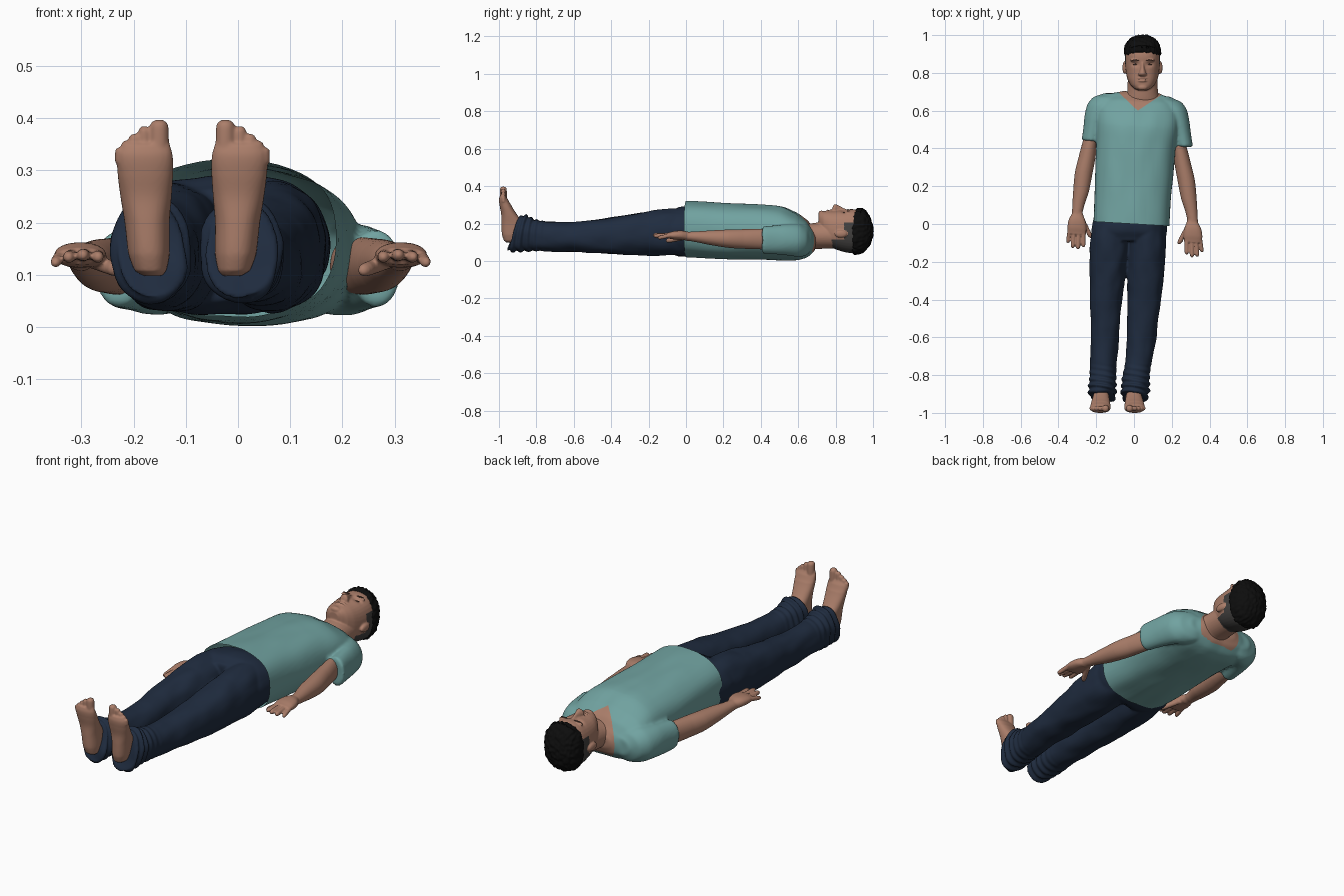
import bpy, bmesh, math
from mathutils import Vector, Matrix, noise
from mathutils.bvhtree import BVHTree

if "Cube" in bpy.data.objects:
    bpy.data.objects.remove(bpy.data.objects["Cube"])


def material(name, rgb):
    m = bpy.data.materials.new(name)
    m.diffuse_color = (*rgb, 1)
    m.use_nodes = True
    m.node_tree.nodes["Principled BSDF"].inputs["Base Color"].default_value = m.diffuse_color
    return m


SKIN = material("skin", (0.41, 0.21, 0.145))
TEAL = material("teal cloth", (0.165, 0.365, 0.355))
NAVY = material("navy denim", (0.014, 0.025, 0.05))
BLACK = material("black hair", (0.004, 0.004, 0.004))
STUBBLE = material("short grey hair", (0.055, 0.052, 0.05))
LASH = material("brow brown", (0.10, 0.05, 0.035))


def spline(a, b, c, d, t):
    return 0.5 * (2*b + (c - a)*t + (2*a - 5*b + 4*c - d)*t*t + (3*b - a - 3*c + d)*t**3)


def loft(bm, keys, axis='y', n=2.0, seg=36, sub=5):
    """Closed tube. Each key: position along axis, x0, x1, then the bounds of the other axis."""
    rows = []
    for i in range(len(keys) - 1):
        quad = [keys[max(i - 1, 0)], keys[i], keys[i + 1], keys[min(i + 2, len(keys) - 1)]]
        for s in range(sub):
            t = s / sub
            row = [spline(*v, t) for v in zip(*quad)]
            row[0] = keys[i][0] + (keys[i + 1][0] - keys[i][0]) * t
            rows.append(row)
    rows.append(keys[-1])
    rings = []
    for p, x0, x1, h0, h1 in rows:
        ring = []
        for k in range(seg):
            a = 2 * math.pi * k / seg
            c, s = math.cos(a), math.sin(a)
            x = (x0 + x1) / 2 + (x1 - x0) / 2 * math.copysign(abs(c) ** (2 / n), c)
            h = (h0 + h1) / 2 + (h1 - h0) / 2 * math.copysign(abs(s) ** (2 / n), s)
            ring.append(bm.verts.new((x, p, h) if axis == 'y' else (x, h, p)))
        rings.append(ring)
    for a, b in zip(rings, rings[1:]):
        for k in range(seg):
            bm.faces.new((a[k], a[k - 1], b[k - 1], b[k]))
    bm.faces.new(rings[0])
    bm.faces.new(rings[-1][::-1])


def mirror(keys, c):
    return [(p, c - x1, c - x0, a, b) for p, x0, x1, a, b in keys]


def digit(axis, p0, p1, x0, x1, h0, h1, r):
    """Keys for a finger or toe with a rounded tip."""
    out = []
    for t, k in ((0, 1), (0.5, 1.0), (0.85, 0.95), (0.95, 0.75), (1, 0.35)):
        x, h = x0 + (x1 - x0) * t, h0 + (h1 - h0) * t
        out.append((p0 + (p1 - p0) * t, x - r*k, x + r*k, h - r*k, h + r*k))
    return out


def ball(bm, c, r):
    bmesh.ops.create_uvsphere(bm, u_segments=24, v_segments=16, radius=1,
                              matrix=Matrix.Translation(c) @ Matrix.Diagonal((*r, 1)))


def finish(name, bm, mats, voxel=0, smooth=3, edit=None):
    """Fuse the overlapping volumes into one smooth skin, then apply a bmesh edit."""
    bmesh.ops.recalc_face_normals(bm, faces=bm.faces[:])
    me = bpy.data.meshes.new(name)
    bm.to_mesh(me)
    bm.free()
    ob = bpy.data.objects.new(name, me)
    bpy.context.collection.objects.link(ob)
    if voxel:
        mod = ob.modifiers.new("fuse", 'REMESH')
        mod.mode, mod.voxel_size = 'VOXEL', voxel
        mod = ob.modifiers.new("soften", 'SMOOTH')
        mod.factor, mod.iterations = 0.5, smooth
        dg = bpy.context.evaluated_depsgraph_get()
        me = bpy.data.meshes.new_from_object(ob.evaluated_get(dg))
        ob.modifiers.clear()
        ob.data = me
    me.materials.clear()
    for m in mats:
        me.materials.append(m)
    if edit:
        bm = bmesh.new()
        bm.from_mesh(me)
        bm.normal_update()
        edit(bm)
        bm.to_mesh(me)
        bm.free()
    me.shade_smooth()
    return ob


def shear(bm, k=0.06):
    for v in bm.verts:
        v.co.y -= k * v.co.x


# Shirt: torso and sleeves, open hem, V neckline
def edit_shirt(bm):
    bmesh.ops.bisect_plane(bm, geom=bm.verts[:] + bm.edges[:] + bm.faces[:], dist=1e-5,
                           plane_co=(0, 0, 0), plane_no=(0, 1, 0), clear_inner=True)
    shear(bm)
    for v in bm.verts:
        v.co += v.normal * 0.004 * noise.noise(v.co * Vector((14, 5, 10)))
    tip = Vector((0.02, 0.6, 0))
    left, right = Vector((0.1, 0.105, 0)).normalized(), Vector((-0.09, 0.135, 0)).normalized()
    for no in (left, right):
        fs = [f for f in bm.faces if f.calc_center_median().y > 0.56]
        geom = list({e for f in fs for e in f.edges} | {v for f in fs for v in f.verts}) + fs
        bmesh.ops.bisect_plane(bm, geom=geom, dist=1e-5, plane_co=tip, plane_no=no)
    for f in bm.faces:
        c = f.calc_center_median()
        inside = (c - tip).dot(left) > 0 and (c - tip).dot(right) > 0
        f.material_index = int(inside and (c.z > 0.1 or c.y > 0.675))


bm = bmesh.new()
loft(bm, [(-.04, -.215, .19, .02, .321), (0, -.215, .19, .02, .321), (.15, -.21, .195, .012, .313),
          (.3, -.205, .21, .009, .306), (.42, -.2, .22, .006, .3), (.52, -.2, .235, .003, .289),
          (.6, -.2, .24, .005, .252), (.65, -.18, .22, .02, .215), (.685, -.12, .17, .05, .17),
          (.7, -.06, .13, .08, .15)], n=2.4, seg=48)
sleeve = [(.425, -.278, -.18, .04, .185), (.5, -.268, -.16, .035, .19), (.56, -.26, -.13, .03, .195),
          (.62, -.245, -.08, .022, .197), (.66, -.215, -.05, .035, .18), (.685, -.16, -.06, .07, .15)]
loft(bm, sleeve)
loft(bm, mirror(sleeve, .035))
finish("shirt", bm, [TEAL, SKIN], 0.008, 4, edit_shirt)


# Trousers: hips, two legs, slanted crumpled cuffs
def edit_pants(bm):
    for v in bm.verts:
        c = v.co.copy()
        w = min(max((-0.74 - c.y) / 0.16, 0), 1)
        v.co += v.normal * (0.006 * noise.noise(c * Vector((16, 9, 16)))
                            + 0.006 * w * math.sin(c.y * 150 + c.x * 35 + c.z * 25))
        v.co.y += max(0, -0.7 - c.y) / 0.24 * (c.z - 0.06) * 0.36


bm = bmesh.new()
loft(bm, [(.08, -.2, .175, .035, .28), (.02, -.215, .175, .026, .29), (-.04, -.226, .173, .025, .288),
          (-.09, -.225, .165, .05, .265)], n=2.5, seg=48)
loft(bm, [(.02, -.21, -.03, .035, .275), (-.1, -.232, -.028, .028, .277), (-.2, -.234, -.036, .03, .264),
          (-.4, -.232, -.063, .038, .232), (-.6, -.23, -.08, .048, .207), (-.75, -.233, -.092, .053, .208),
          (-.85, -.238, -.095, .054, .222), (-.92, -.238, -.095, .05, .245), (-.948, -.232, -.1, .055, .24)], n=2.2)
loft(bm, [(.02, -.03, .16, .035, .275), (-.1, -.03, .168, .028, .277), (-.2, -.034, .162, .03, .264),
          (-.4, -.035, .145, .038, .232), (-.6, -.038, .117, .048, .207), (-.75, -.05, .092, .053, .208),
          (-.85, -.062, .08, .054, .222), (-.92, -.068, .078, .05, .245), (-.955, -.063, .072, .055, .24)], n=2.2)
finish("trousers", bm, [NAVY], 0.007, 4, edit_pants)

# Bare feet with toes
foot = [(.098, -.182, -.145, -.96, -.91), (.108, -.198, -.137, -.973, -.89), (.14, -.21, -.131, -.984, -.86),
        (.2, -.217, -.131, -.987, -.87), (.25, -.225, -.127, -.988, -.905), (.3, -.231, -.124, -.997, -.935),
        (.33, -.231, -.125, -1.0, -.952), (.35, -.222, -.13, -.995, -.965)]
ankle = [(-.8, -.21, -.135, .09, .19), (-.88, -.208, -.135, .1, .2), (-.94, -.205, -.137, .11, .2)]
toes = [(-.151, .397, .019), (-.179, .385, .0125), (-.198, .37, .012), (-.213, .357, .0115), (-.225, .344, .011)]
for side in ("left", "right"):
    flip = (lambda k: k) if side == "left" else (lambda k: mirror(k, -.175))
    bm = bmesh.new()
    loft(bm, flip(foot), 'z', n=2.3)
    loft(bm, flip(ankle))
    for x, top, r in toes:
        loft(bm, flip(digit('z', .315, top, x, x, -.975, -.977, r)), 'z', seg=16)
    finish(side + "_foot", bm, [SKIN], 0.004, 3)

# Arms with hands
arm = [(.54, -.24, -.165, .065, .17), (.43, -.268, -.19, .062, .172), (.33, -.294, -.205, .065, .17),
       (.25, -.313, -.22, .07, .168), (.15, -.322, -.24, .085, .163), (.06, -.327, -.268, .103, .157),
       (.02, -.329, -.272, .108, .156)]
palm = [(.04, -.326, -.272, .11, .155), (0, -.345, -.258, .113, .162), (-.04, -.352, -.252, .115, .16),
        (-.075, -.348, -.255, .12, .152)]
fingers = [(-.34, -.35, -.125, .123, .011), (-.317, -.325, -.15, .134, .012),
           (-.294, -.297, -.155, .138, .0125), (-.27, -.268, -.142, .134, .012)]
for side in ("left", "right"):
    flip = (lambda k: k) if side == "left" else (lambda k: mirror(k, .01))
    bm = bmesh.new()
    loft(bm, flip(arm))
    loft(bm, flip(palm), n=2.3)
    for xa, xb, tip, h, r in fingers:
        loft(bm, flip(digit('y', -.05, tip, xa, xb, .138, h, r)), seg=16)
    loft(bm, flip(digit('y', .01, -.09, -.275, -.228, .125, .108, .014)), seg=16)
    shear(bm, 0.07)
    finish(side + "_arm", bm, [SKIN], 0.004, 3)

# Head, neck, nose, lips and ears
CX = .045


def edit_head(bm):
    for v in bm.verts:
        x, y, z = v.co
        if z > 0.2:
            eye = ((abs(x - CX) - .036) / .02) ** 2 + ((y - .846) / .014) ** 2
            v.co.z -= 0.009 * math.exp(-eye)
            mouth = ((x - CX) / .025) ** 4 + ((y - .765) / .0035) ** 2
            v.co.z -= 0.005 * math.exp(-mouth)
    for f in bm.faces:
        c = f.calc_center_median()
        ear = abs(c.x - CX) > .093
        if not ear and ((c.y > .845 and c.z < .205) or (c.y > .78 and c.z < .115)):
            f.material_index = 1


bm = bmesh.new()
loft(bm, [(.708, .02, .07, .2, .245), (.716, .003, .087, .17, .26), (.735, -.018, .108, .12, .266),
          (.765, -.034, .124, .085, .268), (.8, -.042, .132, .062, .269), (.85, -.047, .137, .047, .274),
          (.9, -.047, .137, .042, .276), (.945, -.037, .127, .058, .258), (.975, -.01, .1, .095, .22),
          (.985, .015, .075, .12, .19)], n=2.4)
loft(bm, [(.56, -.06, .15, .05, .18), (.65, -.05, .138, .055, .197), (.7, -.036, .127, .064, .205),
          (.82, -.032, .122, .066, .21)])
loft(bm, [(.783, .03, .06, .25, .287), (.79, .022, .068, .25, .3), (.8, .026, .064, .25, .303),
          (.825, .034, .056, .25, .292), (.855, .036, .054, .25, .278)], seg=20)
for y in (.771, .759):
    ball(bm, (CX, y, .266), (.026, .0065, .01))
ball(bm, (CX, .724, .255), (.026, .016, .014))
for s in (-1, 1):
    ball(bm, (CX + s * .036, .866, .264), (.03, .009, .012))
    ball(bm, (CX + s * .095, .828, .145), (.011, .034, .02))
head = finish("head", bm, [SKIN, STUBBLE], 0.004, 4, edit_head)

# Closed eyelids and eyebrows laid on the face
tmp = bmesh.new()
tmp.from_mesh(head.data)
tree = BVHTree.FromBMesh(tmp)
bm = bmesh.new()
for s in (-1, 1):
    for y, dx, r in ((.845, .036, (.016, .0035, .003)), (.866, .038, (.02, .004, .003))):
        hit = tree.ray_cast(Vector((CX + s * dx, y, 1)), Vector((0, 0, -1)))[0]
        ball(bm, hit, r)
tmp.free()
finish("eyes_and_brows", bm, [LASH])


# Tousled hair cap
def edit_hair(bm):
    for v in bm.verts:
        c = v.co.copy()
        v.co += v.normal * 0.006 * noise.noise(c * Vector((90, 35, 60)))
        if c.y < .93:
            v.co.y += 0.018 * max(0, 1 - ((c.x - CX) / .08) ** 2) * (c.z > .2)


bm = bmesh.new()
loft(bm, [(.888, -.046, .136, .044, .272), (.9, -.053, .143, .035, .281), (.93, -.051, .141, .038, .282),
          (.96, -.04, .13, .055, .268), (.985, -.015, .105, .09, .232), (1.0, .02, .07, .13, .19)], n=2.3)
finish("hair", bm, [BLACK], 0.005, 2, edit_hair)
